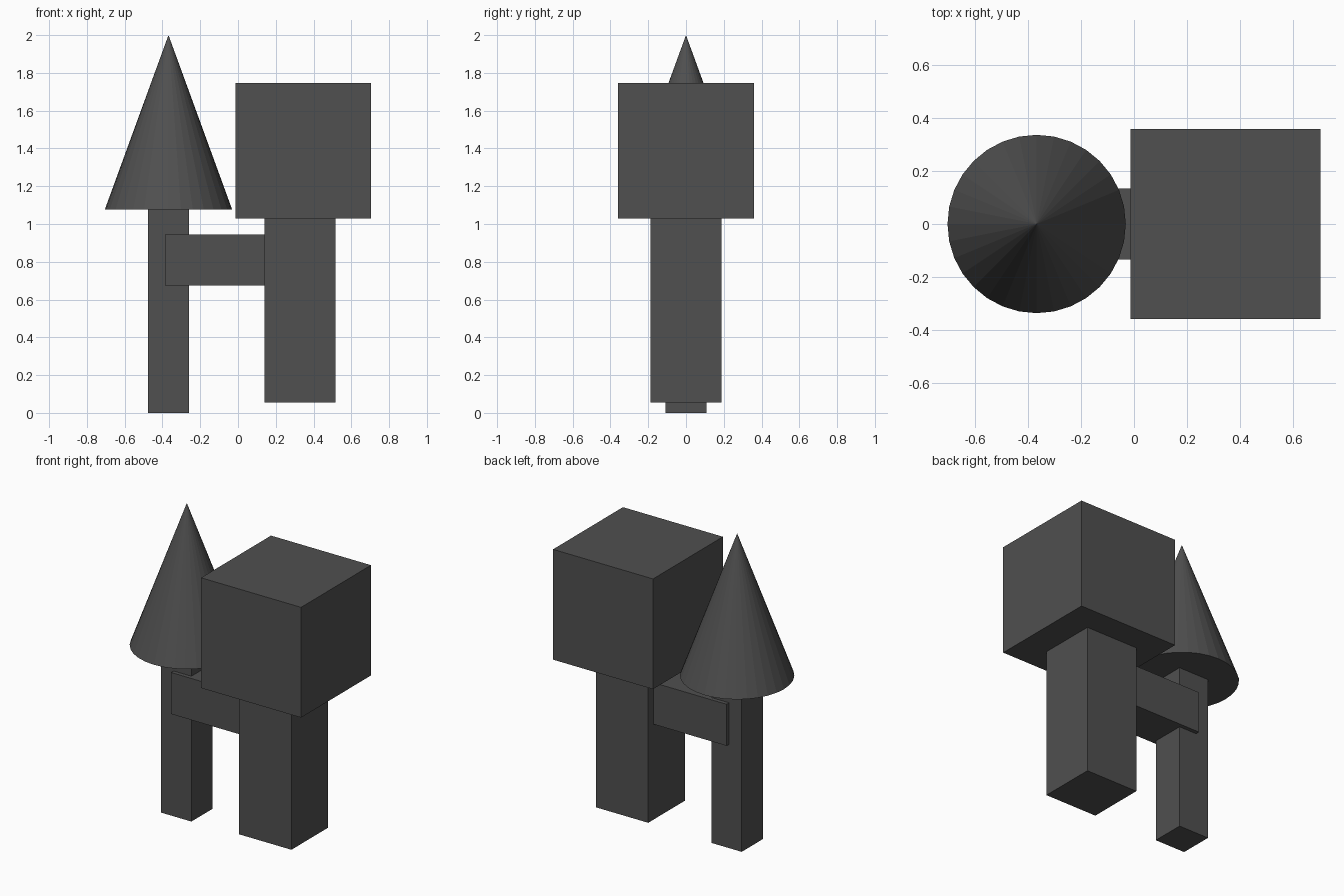
import bpy

if "Cube" in bpy.data.objects:
    bpy.data.objects.remove(bpy.data.objects["Cube"])

# Dark grey shared by every part
dark = bpy.data.materials.new("dark_grey")
dark.diffuse_color = (0.08, 0.08, 0.08, 1)
dark.use_nodes = True
dark.node_tree.nodes["Principled BSDF"].inputs["Base Color"].default_value = dark.diffuse_color


def box(name, x, y, z):
    """Box from (min, max) ranges in x and z and a half depth in y."""
    bpy.ops.mesh.primitive_cube_add(size=1, location=(sum(x) / 2, 0, sum(z) / 2))
    ob = bpy.context.object
    ob.name = name
    ob.scale = (x[1] - x[0], 2 * y, z[1] - z[0])
    bpy.ops.object.transform_apply(location=False, rotation=False, scale=True)
    ob.data.materials.append(dark)


# Cone tree: slim trunk and pointed crown
box("slim_trunk", (-0.477, -0.259), 0.109, (0, 1.077))
bpy.ops.mesh.primitive_cone_add(vertices=32, radius1=0.337, radius2=0, depth=0.923,
                                location=(-0.368, 0, 1.5385))
crown = bpy.context.object
crown.name = "cone_crown"
crown.data.materials.append(dark)

# Block tree: thick trunk and cubic crown
box("thick_trunk", (0.14, 0.516), 0.188, (0.054, 1.029))
box("cube_crown", (-0.014, 0.705), 0.359, (1.029, 1.746))

# Beam joining the two trunks
box("cross_beam", (-0.386, 0.24), 0.135, (0.675, 0.945))
